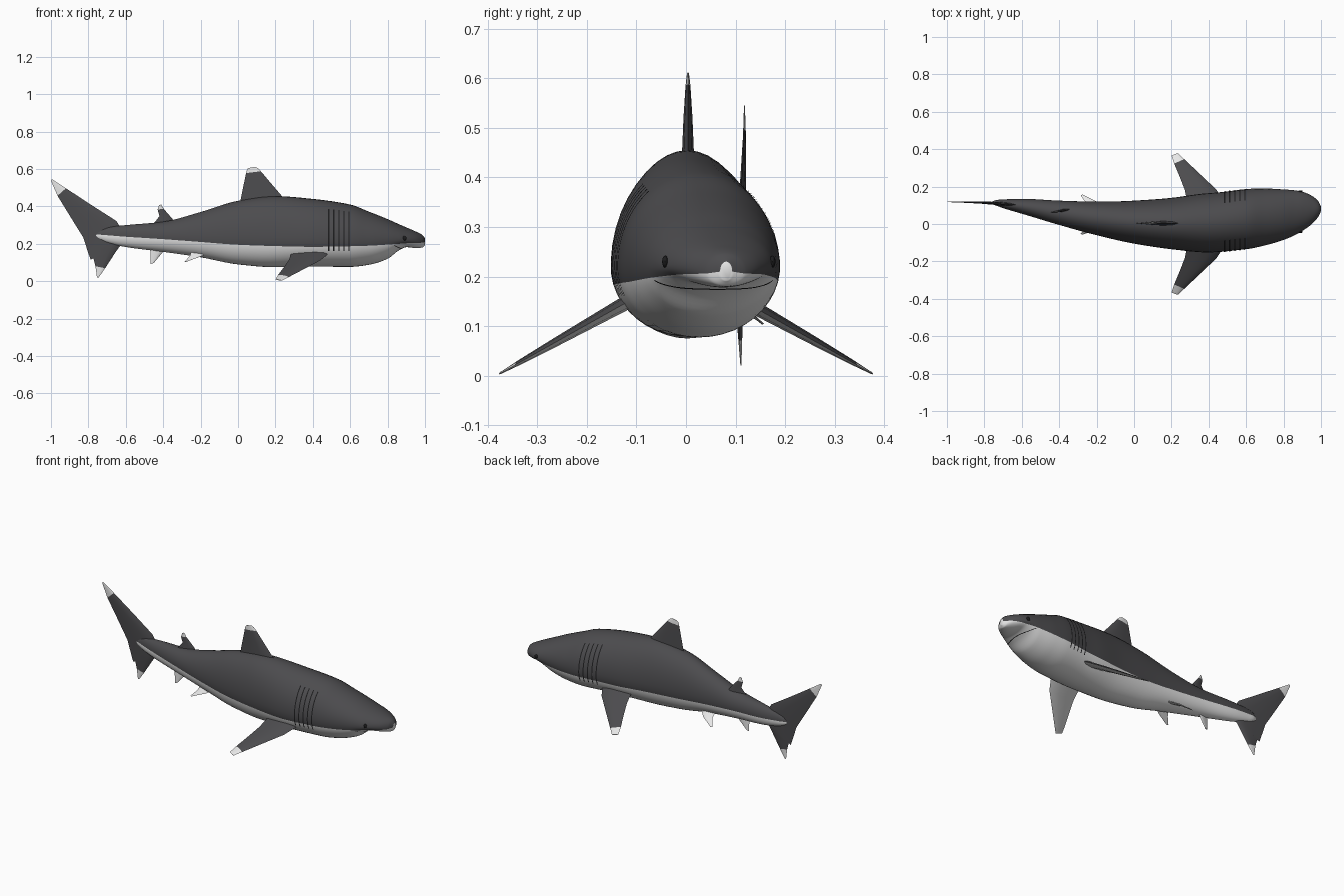
import bpy, bmesh, math
from mathutils import Vector

if "Cube" in bpy.data.objects:
    bpy.data.objects.remove(bpy.data.objects["Cube"])


def material(name, rgb):
    m = bpy.data.materials.new(name)
    m.diffuse_color = (*rgb, 1)
    m.use_nodes = True
    m.node_tree.nodes["Principled BSDF"].inputs["Base Color"].default_value = m.diffuse_color
    return m


GREY = material("dark grey skin", (0.072, 0.071, 0.076))
WHITE = material("white belly", (0.8, 0.8, 0.8))
BLACK = material("black slit", (0.012, 0.012, 0.013))


def finish(name, bm, mats, angle=40, recalc=True):
    if recalc:
        bmesh.ops.recalc_face_normals(bm, faces=bm.faces)
    me = bpy.data.meshes.new(name)
    bm.to_mesh(me)
    bm.free()
    ob = bpy.data.objects.new(name, me)
    bpy.context.collection.objects.link(ob)
    for m in mats:
        me.materials.append(m)
    bpy.ops.object.select_all(action='DESELECT')
    ob.select_set(True)
    bpy.context.view_layer.objects.active = ob
    bpy.ops.object.shade_smooth_by_angle(angle=math.radians(angle))
    return ob


# Body stations: x, centre y, half width, bottom z, widest z, top z, colour line z
BODY = [
    (-.765, .112, .004, .235, .245, .258, .250),
    (-.74, .113, .014, .222, .245, .274, .249),
    (-.70, .108, .023, .206, .243, .288, .246),
    (-.60, .095, .040, .183, .240, .300, .238),
    (-.40, .060, .065, .157, .235, .318, .225),
    (-.20, .030, .090, .128, .230, .370, .210),
    (.00, .010, .115, .090, .230, .430, .195),
    (.20, .0025, .1375, .075, .225, .455, .188),
    (.40, .0065, .1585, .078, .220, .440, .184),
    (.60, .026, .161, .077, .220, .410, .187),
    (.70, .0375, .1525, .088, .220, .372, .190),
    (.80, .050, .135, .120, .220, .332, .196),
    (.86, .060, .120, .165, .220, .305, .200),
    (.90, .068, .105, .182, .220, .288, .203),
    (.95, .075, .076, .178, .218, .266, .205),
    (.985, .080, .042, .180, .212, .248, .206),
    (1.0, .081, .012, .192, .212, .230, .210),
]


def section(x):
    """Body station at x, by monotone cubic interpolation."""
    n = len(BODY)
    i = max(k for k in range(n - 1) if BODY[k][0] <= x or k == 0)

    def sec(k, c):
        k = min(max(k, 0), n - 2)
        return (BODY[k + 1][c] - BODY[k][c]) / (BODY[k + 1][0] - BODY[k][0])

    def slope(k, c):
        a, b = sec(k - 1, c), sec(k, c)
        return 2 * a * b / (a + b) if a * b > 0 else 0

    h = BODY[i + 1][0] - BODY[i][0]
    t = (x - BODY[i][0]) / h
    out = []
    for c in range(1, 7):
        out.append((2*t**3 - 3*t*t + 1) * BODY[i][c] + (t**3 - 2*t*t + t) * h * slope(i, c)
                   + (3*t*t - 2*t**3) * BODY[i + 1][c] + (t**3 - t*t) * h * slope(i + 1, c))
    return out


def skin(x, t, off=0.0):
    """Point on the body surface at x and angle t."""
    yc, hw, zb, zm, zt, _ = section(x)
    h = zt - zm if math.sin(t) > 0 else zm - zb
    return Vector((x, yc + (hw + off) * math.cos(t), zm + (h + off) * math.sin(t)))


# Body: rings with one vertex on the colour line on each side
UP, DOWN, SUB = 24, 18, 6
bm = bmesh.new()
xs = [a[0] + (b[0] - a[0]) * k / SUB for a, b in zip(BODY, BODY[1:]) for k in range(SUB)] + [1.0]
rings = []
for x in xs:
    yc, hw, zb, zm, zt, zl = section(x)
    tb = math.asin((zl - zm) / (zt - zm if zl > zm else zm - zb))
    angs = [tb + (math.pi - 2 * tb) * k / UP for k in range(UP)]
    angs += [math.pi - tb + (math.pi + 2 * tb) * k / DOWN for k in range(DOWN)]
    rings.append([bm.verts.new(skin(x, t)) for t in angs])
N = UP + DOWN
for a, b in zip(rings, rings[1:]):
    for k in range(N):
        f = bm.faces.new((a[k], a[(k + 1) % N], b[(k + 1) % N], b[k]))
        f.material_index = 0 if k < UP else 1
bm.faces.new(rings[0])
bm.faces.new(rings[-1]).material_index = 1
finish("body", bm, [GREY, WHITE], 60)


# Thin strips lying on the skin
def strip(name, path, width):
    bm = bmesh.new()
    rows = [[bm.verts.new(skin(x + s * width / 2, t, .002)) for s in (-1, 1)] for x, t in path]
    for a, b in zip(rows, rows[1:]):
        bm.faces.new((a[0], a[1], b[1], b[0]))
    finish(name, bm, [BLACK])


for side in ("left", "right"):
    for g in range(5):
        x = .485 + .027 * g
        angs = [math.radians(-24 + 76 * k / 14) for k in range(15)]
        strip(f"gill_{side}_{g + 1}",
              [(x, t if side == "left" else math.pi - t) for t in angs], .006)
mouth = [math.radians(-158 + 136 * k / 24) for k in range(25)]
strip("mouth", [(.81 + .07 * abs(math.sin(t)), t) for t in mouth], .004)

# Eyes
for side, t in (("left", math.radians(8)), ("right", math.radians(172))):
    bm = bmesh.new()
    bmesh.ops.create_uvsphere(bm, u_segments=16, v_segments=10, radius=.012)
    bmesh.ops.scale(bm, vec=(1, .5, 1), verts=bm.verts)
    bmesh.ops.translate(bm, vec=skin(.89, t), verts=bm.verts)
    finish("eye_" + side, bm, [BLACK])


# Fins: lens-shaped sections lofted through (leading point, trailing point, half thickness)
def fin(name, stations, axis, tips=(), white_below=False):
    axis = Vector(axis).normalized()
    lens = [(0, 0), (.12, .7), (.35, 1), (.7, .6), (1, 0), (.7, -.6), (.35, -1), (.12, -.7)]
    bm = bmesh.new()
    rows = []
    for lead, trail, th in stations:
        lead, trail = Vector(lead), Vector(trail)
        rows.append([bm.verts.new(lead.lerp(trail, u) + axis * th * w) for u, w in lens])
    n = len(lens)
    for i, (a, b) in enumerate(zip(rows, rows[1:])):
        for k in range(n):
            f = bm.faces.new((a[k], a[(k + 1) % n], b[(k + 1) % n], b[k]))
            f.material_index = int(i in tips)
    bm.faces.new(rows[0]).material_index = int(0 in tips)
    bm.faces.new(rows[-1]).material_index = int(len(rows) - 2 in tips)
    bmesh.ops.recalc_face_normals(bm, faces=bm.faces)
    if white_below:
        for f in bm.faces:
            if f.normal.z < -.1:
                f.material_index = 1
    finish(name, bm, [GREY, WHITE], 40)


def flat(y, rows):
    """Upright fin stations from (lead x, lead z, trail x, trail z, thickness)."""
    return [((a, y(a), b), (c, y(c), d), t) for a, b, c, d, t in rows]


fin("dorsal_fin", flat(lambda x: .004, [
    (.27, .42, .005, .39, .014), (.235, .455, .015, .44, .012), (.175, .525, .03, .515, .009),
    (.122, .588, .043, .578, .005), (.105, .605, .048, .597, .003), (.09, .612, .055, .605, .002)]),
    (0, 1, 0), (3, 4))
fin("second_dorsal_fin", flat(lambda x: .135 + .165 * x, [
    (-.33, .30, -.47, .295, .008), (-.352, .335, -.44, .322, .006), (-.372, .358, -.42, .348, .005),
    (-.398, .388, -.43, .383, .003), (-.41, .41, -.422, .407, .0015)]), (0, 1, 0), (3,))
fin("anal_fin", flat(lambda x: .135 + .165 * x, [
    (-.37, .19, -.47, .18, .007), (-.40, .158, -.468, .15, .006),
    (-.45, .098, -.467, .092, .002)]), (0, 1, 0), (0, 1))
fin("tail_fin", flat(lambda x: .118 - .07 * max(0, x + .85), [
    (-.995, .546, -1.0, .537, .001), (-.92, .497, -.965, .457, .003), (-.78, .405, -.89, .335, .006),
    (-.65, .322, -.828, .235, .009), (-.60, .24, -.80, .15, .01), (-.63, .19, -.788, .115, .009),
    (-.655, .155, -.775, .13, .008), (-.71, .07, -.762, .08, .004), (-.745, .02, -.754, .02, .001)]),
    (0, 1, 0), (0, 7))

# Paired fins
for side, s in (("left", 1), ("right", -1)):
    def pec(lx, ly, tx, ty, th):
        z = lambda y: .142 - .56 * (y - .13)
        return ((lx, s * ly, z(ly)), (tx, s * ty, z(ty)), th)
    fin("pectoral_fin_" + side, [
        pec(.49, .11, .285, .11, .015), pec(.44, .185, .272, .18, .012),
        pec(.355, .265, .245, .25, .009), pec(.27, .345, .215, .322, .005),
        pec(.235, .378, .2, .366, .002)], (0, s * .49, .87), (3,), True)
    fin("pelvic_fin_" + side, [
        ((-.16, .035 + s * .045, .15), (-.25, .03 + s * .04, .158), .006),
        ((-.20, .045 + s * .075, .132), (-.258, .045 + s * .07, .136), .005),
        ((-.275, .05 + s * .107, .105), (-.285, .05 + s * .102, .104), .0015)],
        (0, s * .49, .87), (0, 1))
